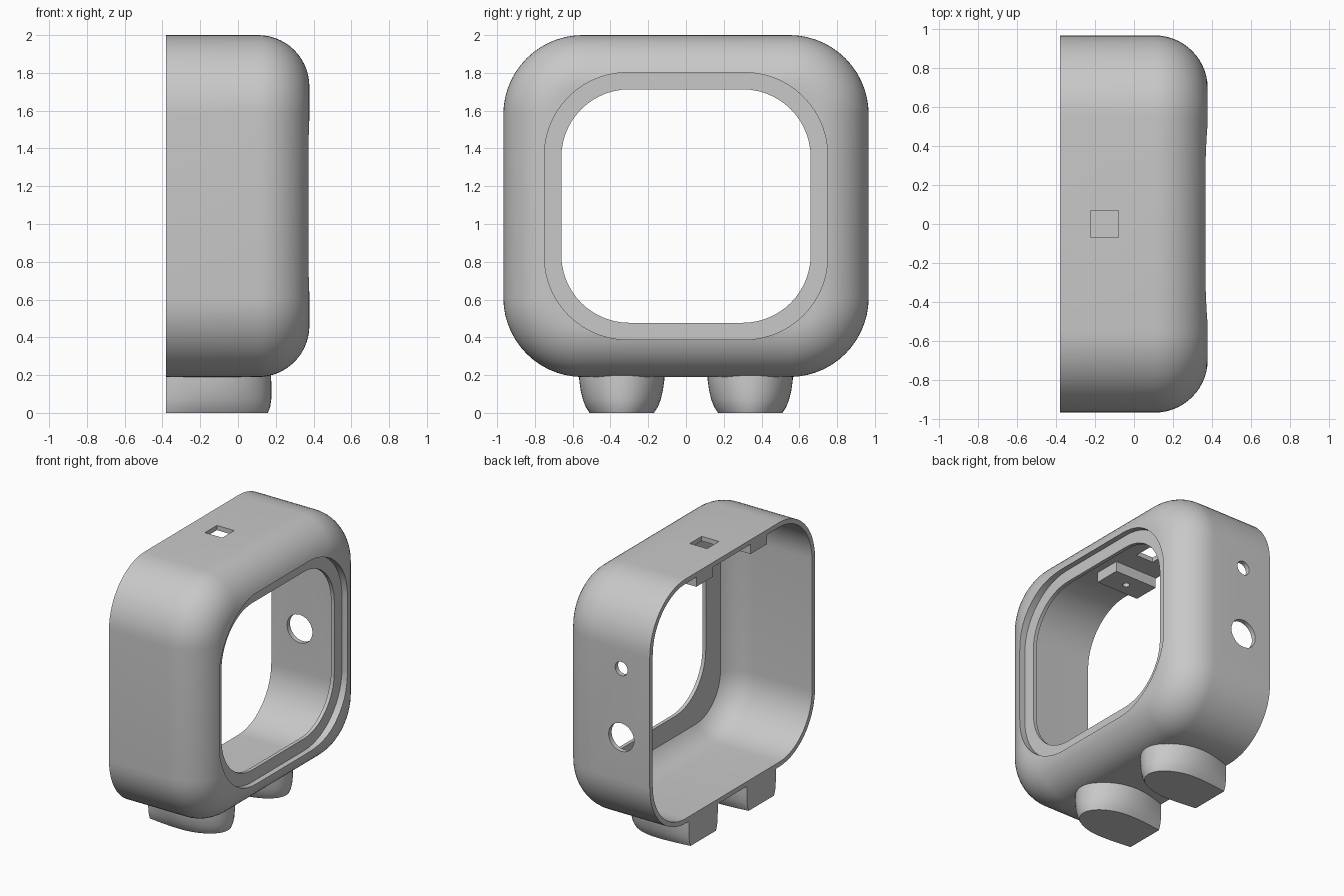
import bpy, bmesh, math
from mathutils import Matrix

if "Cube" in bpy.data.objects:
    bpy.data.objects.remove(bpy.data.objects["Cube"])

grey = bpy.data.materials.new("plain_grey")
grey.diffuse_color = (0.58, 0.58, 0.58, 1)
grey.use_nodes = True
grey.node_tree.nodes["Principled BSDF"].inputs["Base Color"].default_value = grey.diffuse_color


def loft(name, rings):
    """Closed solid through rings of equal point count."""
    bm = bmesh.new()
    loops = [[bm.verts.new(p) for p in ring] for ring in rings]
    n = len(loops[0])
    for a, b in zip(loops, loops[1:]):
        for i in range(n):
            j = (i + 1) % n
            bm.faces.new((a[i], a[j], b[j], b[i]))
    bm.faces.new(loops[0][::-1])
    bm.faces.new(loops[-1])
    bmesh.ops.recalc_face_normals(bm, faces=bm.faces)
    return finish(name, bm)


def finish(name, bm):
    me = bpy.data.meshes.new(name)
    bm.to_mesh(me)
    bm.free()
    me.materials.append(grey)
    ob = bpy.data.objects.new(name, me)
    bpy.context.collection.objects.link(ob)
    return ob


def rounded_ring(x, hy, hz, zc, r, steps=14):
    pts = []
    for k, (sy, sz) in enumerate([(1, 1), (-1, 1), (-1, -1), (1, -1)]):
        for i in range(steps + 1):
            a = math.pi / 2 * (k + i / steps)
            pts.append((x, sy * (hy - r) + r * math.cos(a),
                        zc + sz * (hz - r) + r * math.sin(a)))
    return pts


def rounded_block(name, x0, x1, hy, hz, zc, r, fillet=0.0, clip=None, steps=14):
    """Rounded rectangle extruded along x, edge at x1 filleted, optionally cut flat at clip."""
    prof = [(x0, 0)]
    if fillet:
        end = math.pi / 2 if clip is None else math.asin((clip - x1 + fillet) / fillet)
        for i in range(steps + 1):
            a = end * i / steps
            prof.append((x1 - fillet + fillet * math.sin(a), fillet * (1 - math.cos(a))))
    else:
        prof.append((x1, 0))
    return loft(name, [rounded_ring(x, hy - d, hz - d, zc, r - d) for x, d in prof])


def box(name, x0, x1, y0, y1, z0, z1):
    return loft(name, [[(x0, y0, z), (x1, y0, z), (x1, y1, z), (x0, y1, z)] for z in (z0, z1)])


def cylinder(name, r, depth, loc, axis, seg=40):
    bm = bmesh.new()
    rot = Matrix.Rotation(math.pi / 2, 4, 'X') if axis == 'Y' else Matrix()
    bmesh.ops.create_cone(bm, cap_ends=True, segments=seg, radius1=r, radius2=r,
                          depth=depth, matrix=Matrix.Translation(loc) @ rot)
    return finish(name, bm)


def cut(ob, cutters):
    bpy.context.view_layer.objects.active = ob
    for c in cutters:
        c.hide_render = True
        m = ob.modifiers.new("cut", 'BOOLEAN')
        m.operation, m.solver, m.object = 'DIFFERENCE', 'EXACT', c
        bpy.ops.object.modifier_apply(modifier=m.name)
        bpy.data.objects.remove(c, do_unlink=True)


# Main housing: thin filleted shell, open at the back, windowed at the front
housing = rounded_block("housing", -0.38, 0.378, 0.967, 0.905, 1.095, 0.42, 0.272)
cut(housing, [
    rounded_block("cavity", -0.6, 0.343, 0.932, 0.87, 1.095, 0.385, 0.237, clip=0.3),
    rounded_block("window", 0.0, 0.6, 0.66, 0.618, 1.095, 0.36),
    rounded_block("window_recess", 0.327, 0.6, 0.75, 0.707, 1.095, 0.44),
    box("top_slot", -0.222, -0.08, -0.07, 0.07, 1.85, 2.2),
    cylinder("large_side_hole", 0.104, 0.3, (-0.147, 0.96, 0.925), 'Y'),
    cylinder("small_side_hole", 0.051, 0.3, (-0.147, 0.96, 1.433), 'Y'),
])
parts = [housing]

for side, s in (("left", -1), ("right", 1)):
    # Mounting tab under the roof, with a screw hole
    y0, y1 = sorted((s * 0.22, s * 0.415))
    tab = box(side + "_mounting_tab", -0.375, -0.03, y0, y1, 1.89, 1.98)
    cut(tab, [cylinder("screw_hole", 0.024, 0.13, (-0.2, s * 0.32, 1.89), 'Z', 20)])
    parts.append(tab)

    # Foot: flat back, rounded front, tapering to the ground
    rings = []
    for z, w, xf, back in [(0, 0.17, 0.158, 0.148), (0.03, 0.19, 0.17, 0.16),
                           (0.07, 0.206, 0.176, 0.167), (0.12, 0.218, 0.177, 0.169),
                           (0.17, 0.225, 0.176, 0.17), (0.21, 0.227, 0.174, 0.17)]:
        xc, half = -0.12, []
        for i in range(6):
            t = i / 6
            half.append((-0.38 + (xc + 0.38) * t, back + (w - back) * math.sin(t * math.pi / 2)))
        for i in range(13):
            a = math.pi / 2 * i / 12
            half.append((xc + (xf - xc) * math.sin(a), w * math.cos(a)))
        outline = half + [(x, -y) for x, y in half[-2::-1]]
        rings.append([(x, s * 0.34 + y, z) for x, y in outline])
    parts.append(loft(side + "_foot", rings))

# Smooth shading with crisp edges
bpy.ops.object.select_all(action='DESELECT')
for p in parts:
    p.select_set(True)
bpy.context.view_layer.objects.active = housing
bpy.ops.object.shade_smooth_by_angle(angle=math.radians(30))
